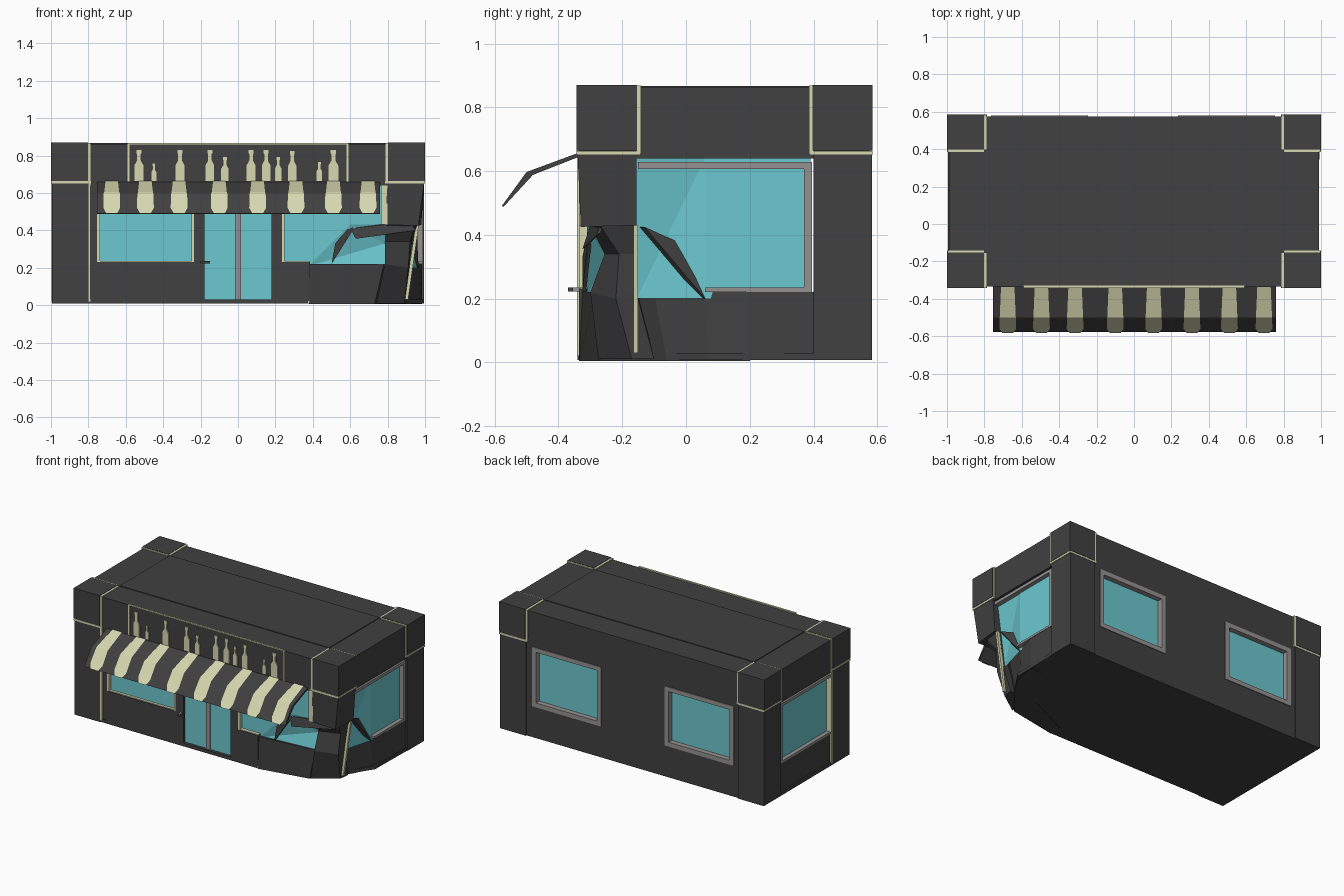
import bpy, bmesh
from mathutils import Vector

cube = bpy.data.objects.get("Cube")
if cube:
    bpy.data.objects.remove(cube, do_unlink=True)


def material(name, rgb):
    m = bpy.data.materials.new(name)
    m.use_nodes = True
    m.diffuse_color = (*rgb, 1)
    m.node_tree.nodes["Principled BSDF"].inputs["Base Color"].default_value = (*rgb, 1)
    return m


DARK = material("charcoal", (0.052, 0.052, 0.052))
GLASS = material("teal glass", (0.15, 0.58, 0.63))
CREAM = material("cream", (0.68, 0.69, 0.44))
GREY = material("frame grey", (0.3, 0.285, 0.285))


def make(name, bm, mat):
    bmesh.ops.recalc_face_normals(bm, faces=bm.faces)
    me = bpy.data.meshes.new(name)
    bm.to_mesh(me)
    bm.free()
    me.materials.append(mat)
    ob = bpy.data.objects.new(name, me)
    bpy.context.collection.objects.link(ob)
    return ob


def box(name, x, y, z, mat=DARK):
    """Box from (min, max) ranges on each axis."""
    bm = bmesh.new()
    bmesh.ops.create_cube(bm, size=1)
    for v in bm.verts:
        v.co = Vector([(a + b) / 2 + c * abs(b - a) for (a, b), c in zip((x, y, z), v.co)])
    return make(name, bm, mat)


def loft(name, rings, mat=DARK):
    """Closed solid through rings of equal point count."""
    bm = bmesh.new()
    loops = [[bm.verts.new(p) for p in r] for r in rings]
    n = len(loops[0])
    for a, b in zip(loops, loops[1:]):
        for i in range(n):
            j = (i + 1) % n
            bm.faces.new((a[i], a[j], b[j], b[i]))
    bm.faces.new(loops[0])
    bm.faces.new(loops[-1])
    return make(name, bm, mat)


def slab(name, points, offset, mat):
    """Polygon extruded along an offset."""
    off = Vector(offset)
    return loft(name, [points, [Vector(p) + off for p in points]], mat)


def sheet(name, points, faces, mat):
    bm = bmesh.new()
    vs = [bm.verts.new(p) for p in points]
    for f in faces:
        bm.faces.new([vs[i] for i in f])
    return make(name, bm, mat)


def level(points, z):
    return [(x, y, z) for x, y in points]


# Upper body, roof and floor with the crushed corner
box("upper_body", (-.99, .99), (-.335, .575), (.64, .862))
box("roof_panel", (-.79, .79), (-.145, .395), (.86, .867))
floor = [(-.995, -.335), (.37, -.335), (.73, -.27), (.9, -.06), (.985, .07), (.995, .575), (-.995, .575)]
loft("floor", [level(floor, .008), level(floor, .03)])

# Corner pillars, their caps and cream trim
for sx, side in ((-1, "right"), (1, "left")):
    for front, end in ((True, "front"), (False, "back")):
        name = f"{end}_{side}"
        y0, y1 = (-.34, -.155) if front else (.40, .583)
        outer, inner = (y0, y1) if front else (y1, y0)
        sy = -1 if front else 1
        if not (front and sx == 1):
            box(name + "_pillar", (sx * .8, sx * .995), (y0, y1), (.008, .66))
        box(name + "_cap", (sx * .803, sx), (y0 - .003, y1 + .002), (.665, .87))
        box(name + "_cap_ledge", (sx * .785, sx), (min(y0, inner - .01 * sy) - .003, max(y1, inner - .01 * sy) + .002),
            (.65, .663), CREAM)
        box(name + "_cap_x_trim", (sx * .788, sx * .803), (y0 - .002, y1 + .001), (.655, .868), CREAM)
        box(name + "_cap_y_trim", (sx * .803, sx * .997), (inner, inner - sy * .014), (.655, .868), CREAM)

box("front_pillar_trim", (-.8, -.788), (-.342, -.32), (.02, .65), CREAM)
box("side_pillar_trim", (-.997, -.96), (-.155, -.143), (.02, .65), CREAM)

# Bent lower part of the struck pillar
loft("bent_upper_pillar", [
    [(.785, -.33, .43), (.965, -.33, .425), (.98, -.155, .43), (.79, -.155, .43)],
    [(.8, -.34, .655), (.995, -.34, .655), (.995, -.155, .655), (.8, -.155, .655)]])
loft("crushed_pillar", [
    [(.74, -.275, .01), (.89, -.17, .01), (.9, -.1, .01), (.78, -.1, .01)],
    [(.785, -.30, .22), (.91, -.22, .2), (.92, -.155, .22), (.79, -.15, .22)],
    [(.785, -.255, .34), (.92, -.21, .34), (.93, -.155, .34), (.79, -.15, .34)],
    [(.785, -.30, .43), (.95, -.27, .43), (.96, -.155, .43), (.79, -.15, .43)]])
loft("bent_pillar_trim", [
    [(.89, -.165, .03), (.91, -.165, .03), (.91, -.15, .03), (.89, -.15, .03)],
    [(.95, -.165, .43), (.967, -.165, .43), (.967, -.15, .43), (.95, -.15, .43)]], CREAM)

# Crushed lower walls
dent = [(.38, -.335), (.73, -.27), (.9, -.06), (.97, .07), (.985, .2), (.9, .2), (.8, .06), (.7, -.1), (.38, -.25)]
dent_top = [(.38, -.325), (.78, -.285), (.91, -.1), (.955, .06), (.985, .2)] + dent[5:]
loft("crushed_wall", [level(dent, .005), level(dent_top, .22)])
slab("bent_side_shard", [(.955, -.13, .425), (.93, -.02, .375), (.965, .06, .2)], (-.02, -.015, 0), DARK)
slab("bent_sill_shard", [(.6, -.3, .41), (.63, -.325, .355), (.95, -.28, .4), (.93, -.27, .43), (.78, -.3, .43)],
     (0, .012, .006), DARK)
slab("bent_mullion_shard", [(.5, -.325, .22), (.52, -.325, .33), (.6, -.305, .425), (.62, -.305, .41)],
     (0, .012, 0), DARK)

# Side walls and windows
for sx, side in ((-1, "right"), (1, "left")):
    broken = sx == 1
    box(side + "_side_sill_wall", (sx * .93, sx * .985), (.19 if broken else -.15, .405), (.008, .22))
    box(side + "_frame_top", (sx * .95, sx * .988), (-.15, .395), (.607, .628), GREY)
    box(side + "_frame_back", (sx * .95, sx * .988), (.37, .395), (.22, .628), GREY)
    box(side + "_frame_bottom", (sx * .95, sx * .988), (.06 if broken else -.15, .395), (.22, .235), GREY)
    low = .9 if broken else .96
    sheet(side + "_side_glass",
          [(sx * .96, .39, .2), (sx * .96, .06, .2), (sx * low, -.155, .2),
           (sx * .96, -.155, .64), (sx * .96, .06, .64), (sx * .96, .39, .64)],
          [(0, 1, 4, 5), (1, 2, 4), (2, 3, 4)], GLASS)

# Back wall with two framed windows
box("back_sill_wall", (-.81, .81), (.53, .575), (.008, .22))
box("back_lintel", (-.81, .81), (.53, .575), (.625, .65))
for i, (a, b) in enumerate(((-.81, -.765), (-.245, .235), (.755, .81))):
    box(f"back_post_{i}", (a, b), (.53, .575), (.2, .64))
for i, (a, b) in enumerate(((-.765, -.245), (.235, .755))):
    box(f"back_glass_{i}", (a, b), (.535, .545), (.22, .625), GLASS)
    for part, x, z in (("left", (b - .03, b), (.22, .625)), ("right", (a, a + .03), (.22, .625)),
                       ("top", (a, b), (.595, .625)), ("bottom", (a, b), (.22, .25))):
        box(f"back_frame_{i}_{part}", x, (.54, .58), z, GREY)

# Shop front: posts, base panels, glass, doors
box("front_post_outer", (-.79, -.755), (-.33, -.28), (.01, .65))
for sx, side in ((-1, "right"), (1, "left")):
    box(side + "_door_post", (sx * .178, sx * .235), (-.335, -.27), (.01, .65))
    box(side + "_door_glass", (sx * .015, sx * .18), (-.315, -.305), (.012, .65), GLASS)
    box(side + "_window_inner_trim", (sx * .235, sx * .248), (-.335, -.29), (.225, .65), CREAM)
box("door_divider", (-.015, .015), (-.325, -.3), (.012, .65), GREY)
box("door_handle", (-.2, -.15), (-.37, -.355), (.222, .235))
box("door_handle_stem", (-.2, -.185), (-.37, -.33), (.222, .235), GREY)
box("window_outer_trim", (-.755, -.738), (-.335, -.29), (.225, .65), CREAM)
box("right_base_panel", (-.755, -.235), (-.336, -.27), (.022, .232))
box("right_sill", (-.755, -.235), (-.332, -.29), (.23, .237), CREAM)
box("right_skirting", (-.755, -.235), (-.334, -.28), (.01, .022), CREAM)
box("left_base_panel", (.235, .385), (-.336, -.27), (.022, .232))
box("left_sill", (.235, .385), (-.332, -.29), (.23, .237), CREAM)
box("left_skirting", (.235, .385), (-.334, -.28), (.01, .022), CREAM)
box("right_front_glass", (-.745, -.24), (-.315, -.305), (.22, .65), GLASS)
sheet("left_front_glass",
      [(.24, -.31, .21), (.38, -.31, .21), (.6, -.31, .43), (.24, -.31, .65),
       (.8, -.31, .65), (.79, -.29, .43), (.785, -.25, .33), (.79, -.28, .21)],
      [(0, 1, 2, 3), (3, 2, 5, 4), (2, 6, 5), (1, 6, 2), (1, 7, 6)], GLASS)
box("window_jamb", (.765, .8), (-.335, -.29), (.43, .65), CREAM)

# Sign panel with cream edging
for sx, side in ((-1, "right"), (1, "left")):
    box(side + "_sign_edge", (sx * .58, sx * .592), (-.343, -.33), (.66, .866), CREAM)
box("sign_top_edge", (-.592, .592), (-.343, -.33), (.86, .868), CREAM)

# Bottle silhouettes: x position, top height, half width
bottles = [(-.53, .83, .024), (-.45, .757, .013), (-.31, .83, .024), (-.15, .83, .023), (-.07, .793, .02),
           (.07, .83, .024), (.15, .83, .023), (.215, .793, .018), (.29, .825, .023),
           (.435, .765, .015), (.51, .83, .026)]
for i, (x, top, w) in enumerate(bottles):
    h = top - .665
    half = [(w, 0), (w, .5), (w * .4, .66), (w * .4, .87), (w * .55, .88), (w * .55, 1)]
    outline = half + [(-a, b) for a, b in reversed(half)]
    slab(f"bottle_{i}", [(x + a, -.335, .665 + b * h) for a, b in outline], (0, -.007, 0), CREAM)

# Awning sheet and its stripes
profile = [(-.335, .658), (-.5, .597), (-.578, .49), (-.572, .488), (-.48, .588), (-.335, .645)]
slab("awning", [(-.755, y, z) for y, z in profile], (1.515, 0, 0), DARK)
for i, x in enumerate((-.675, -.495, -.315, -.1, .105, .31, .51, .695)):
    rows = [(-.338, .664, .036), (-.5, .602, .043), (-.56, .52, .045), (-.584, .49, .028)]
    pts = [(x + s * w, y, z) for y, z, w in rows for s in (-1, 1)]
    sheet(f"awning_stripe_{i}", pts, [(k, k + 1, k + 3, k + 2) for k in (0, 2, 4)], CREAM)
